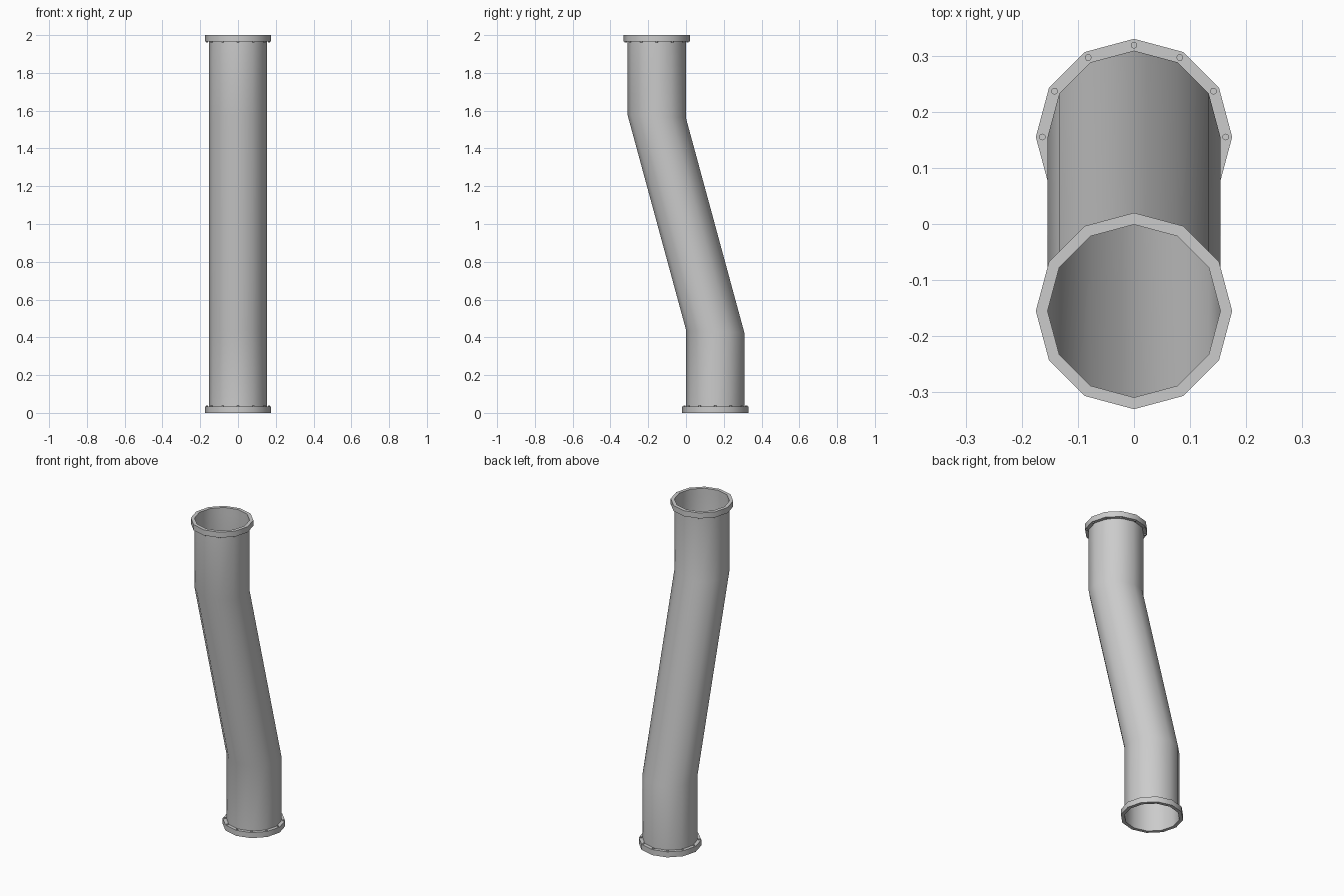
import bpy, bmesh
from math import sin, cos, pi
from mathutils import Matrix

if "Cube" in bpy.data.objects:
    bpy.data.objects.remove(bpy.data.objects["Cube"])

SIDES, R_PIPE, R_FLANGE, H_FLANGE, OFFSET = 12, 0.154, 0.175, 0.034, 0.155


def ring(bm, r, y, z, tilt=0.0):
    return [bm.verts.new((r * sin(2 * pi * i / SIDES), y + r * cos(2 * pi * i / SIDES),
                          z + tilt * r * cos(2 * pi * i / SIDES))) for i in range(SIDES)]


def bridge(bm, a, b):
    for i in range(SIDES):
        j = (i + 1) % SIDES
        bm.faces.new((a[j], a[i], b[i], b[j]))


def finish(bm, name, recalc=True):
    if recalc:
        bmesh.ops.recalc_face_normals(bm, faces=bm.faces)
    mesh = bpy.data.meshes.new(name)
    bm.to_mesh(mesh)
    bm.free()
    ob = bpy.data.objects.new(name, mesh)
    bpy.context.collection.objects.link(ob)
    bpy.ops.object.select_all(action='DESELECT')
    ob.select_set(True)
    bpy.context.view_layer.objects.active = ob
    bpy.ops.object.shade_smooth_by_angle(angle=0.6)
    return ob


# open thin pipe with an offset bend
bm = bmesh.new()
path = [(OFFSET, H_FLANGE, 0), (OFFSET, 0.43, -0.04),
        (-OFFSET, 1.57, -0.04), (-OFFSET, 2 - H_FLANGE, 0)]
rings = [ring(bm, R_PIPE, y, z, t) for y, z, t in path]
for a, b in zip(rings, rings[1:]):
    bridge(bm, a, b)
finish(bm, "pipe", recalc=False)

# end flanges, each with a circle of bolts on its inward face
for label, y, z0, bolt_z in (("bottom", OFFSET, 0, H_FLANGE),
                             ("top", -OFFSET, 2 - H_FLANGE, 2 - H_FLANGE)):
    bm = bmesh.new()
    loops = [ring(bm, r, y, z) for r, z in ((R_PIPE, z0), (R_FLANGE, z0),
             (R_FLANGE, z0 + H_FLANGE), (R_PIPE, z0 + H_FLANGE))]
    for k in range(4):
        bridge(bm, loops[k], loops[(k + 1) % 4])
    finish(bm, label + "_flange")

    bm = bmesh.new()
    for i in range(SIDES):
        a = 2 * pi * i / SIDES
        bmesh.ops.create_cone(bm, cap_ends=True, segments=10, radius1=0.006, radius2=0.006,
                              depth=0.01, matrix=Matrix.Translation(
                                  (0.1635 * sin(a), y + 0.1635 * cos(a), bolt_z)))
    finish(bm, label + "_bolts")
